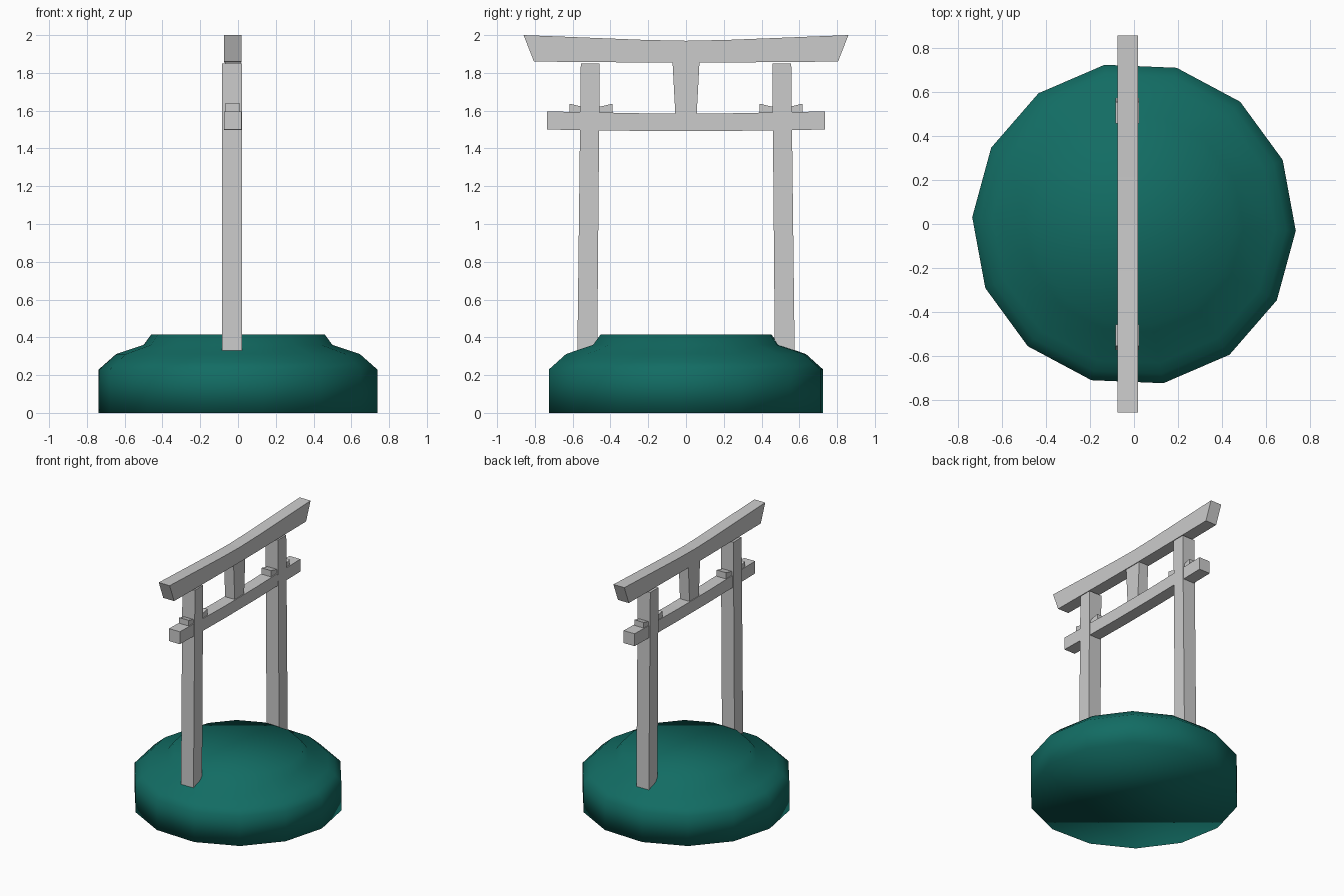
import bpy, bmesh, math

cube = bpy.data.objects.get("Cube")
if cube:
    bpy.data.objects.remove(cube, do_unlink=True)


def material(name, rgb):
    m = bpy.data.materials.new(name)
    m.use_nodes = True
    m.diffuse_color = (*rgb, 1)
    m.node_tree.nodes["Principled BSDF"].inputs["Base Color"].default_value = (*rgb, 1)
    return m


stone = material("pale grey", (0.6, 0.6, 0.6))
teal = material("deep teal", (0.006, 0.15, 0.125))


def finish(name, bm, mat):
    bmesh.ops.recalc_face_normals(bm, faces=bm.faces)
    mesh = bpy.data.meshes.new(name)
    bm.to_mesh(mesh)
    bm.free()
    mesh.materials.append(mat)
    ob = bpy.data.objects.new(name, mesh)
    bpy.context.collection.objects.link(ob)
    return ob


def slab(name, outline, x0, x1):
    """Extrude a (y, z) outline from x0 to x1."""
    bm = bmesh.new()
    face = bm.faces.new([bm.verts.new((x0, y, z)) for y, z in outline])
    out = bmesh.ops.extrude_face_region(bm, geom=[face])["geom"]
    bmesh.ops.translate(bm, vec=(x1 - x0, 0, 0),
                        verts=[g for g in out if isinstance(g, bmesh.types.BMVert)])
    return finish(name, bm, stone)


def bowed(half_top, half_low, top, low, sag_top, sag_low, flat, steps=4):
    """Beam outline whose middle hangs lower than its ends."""
    ts = [i / steps - 1 for i in range(2 * steps + 1)]

    def edge(half, z, sag):
        return [(t * half, z - sag * (1 - max(0, (abs(t) - flat) / (1 - flat)))) for t in ts]
    return edge(half_top, top, sag_top) + edge(half_low, low, sag_low)[::-1]


# Gate beams and centre strut
slab("top_lintel", bowed(0.86, 0.805, 2.0, 1.86, 0.03, 0.006, 0.12), -0.075, 0.018)
slab("tie_beam", bowed(0.735, 0.735, 1.596, 1.5, 0.011, 0.008, 0.25), -0.075, 0.018)
slab("centre_strut", [(-0.056, 1.57), (0.056, 1.57), (0.072, 1.87), (-0.072, 1.87)], -0.07, 0.012)

# Posts and the wedges locking the tie beam
for side, s in (("left", 1), ("right", -1)):
    slab(side + "_post", [(s * y, z) for y, z in
         ((0.47, 0.33), (0.575, 0.33), (0.557, 1.85), (0.457, 1.85))], -0.085, 0.022)
    for part, a, b in (("outer", 0.54, 0.617), ("inner", 0.47, 0.388)):
        slab(f"{side}_{part}_wedge", [(s * a, 1.585), (s * b, 1.585),
             (s * b, 1.637), (s * a, 1.618)], -0.07, 0.01)

# Rounded stepped base, a fourteen-sided lathe
SIDES = 14
profile = [(0.738, 0), (0.738, 0.23), (0.695, 0.268), (0.645, 0.312), (0.5, 0.36), (0.46, 0.415)]
bm = bmesh.new()
rings = []
for r, z in profile:
    angles = [math.tau * i / SIDES - math.radians(2.4) for i in range(SIDES)]
    rings.append([bm.verts.new((r * math.cos(a), r * math.sin(a), z)) for a in angles])
for low, high in zip(rings, rings[1:]):
    for i in range(SIDES):
        j = (i + 1) % SIDES
        bm.faces.new((low[i], low[j], high[j], high[i]))
bm.faces.new(rings[0][::-1])
bm.faces.new(rings[-1])
for f in bm.faces:
    f.smooth = True
finish("round_base", bm, teal)
